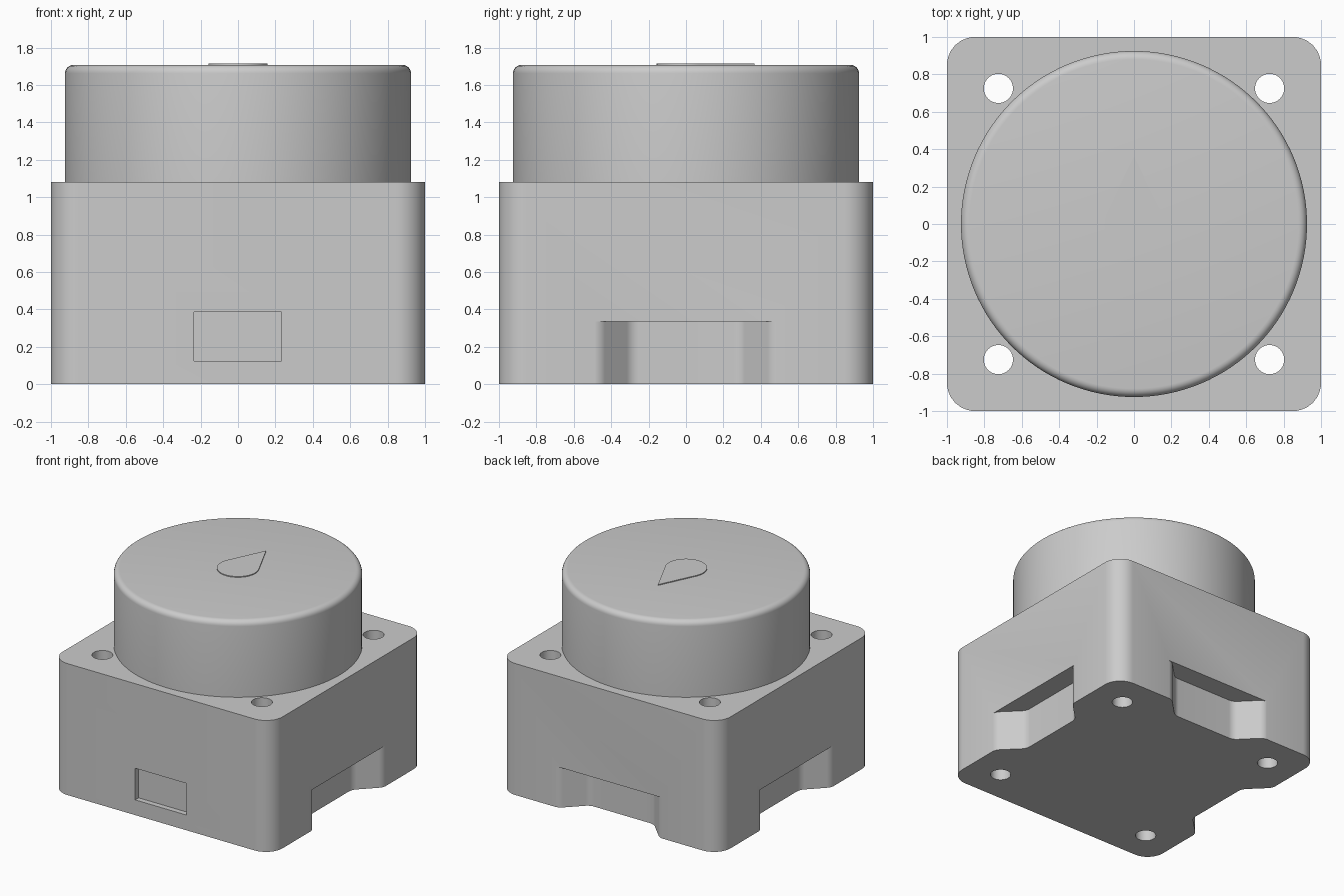
import bpy
import bmesh
from math import sin, cos, tan, pi, acos
from mathutils import Vector, Matrix

cube = bpy.data.objects.get("Cube")
if cube:
    bpy.data.objects.remove(cube, do_unlink=True)

grey = bpy.data.materials.new("plain grey")
grey.use_nodes = True
grey.diffuse_color = (0.6, 0.6, 0.6, 1)
grey.node_tree.nodes["Principled BSDF"].inputs["Base Color"].default_value = (0.6, 0.6, 0.6, 1)


def arc(radius, start, end, steps, cx=0, cy=0):
    """Points along a circular arc, end point included."""
    angles = [start + (end - start) * i / steps for i in range(steps + 1)]
    return [(cx + radius * cos(a), cy + radius * sin(a)) for a in angles]


def circle(radius, steps, cx=0, cy=0):
    return arc(radius, 0, 2 * pi, steps, cx, cy)[:-1]


def filleted(corners, steps=8):
    """Outline from (x, y, fillet radius) corners."""
    points = []
    for i, (x, y, radius) in enumerate(corners):
        p = Vector((x, y))
        if not radius:
            points.append(p)
            continue
        u = (Vector(corners[i - 1][:2]) - p).normalized()
        v = (Vector(corners[(i + 1) % len(corners)][:2]) - p).normalized()
        half = u.angle(v) / 2
        centre = p + (u + v).normalized() * radius / sin(half)
        first = p + u * radius / tan(half) - centre
        last = p + v * radius / tan(half) - centre
        for k in range(steps + 1):
            points.append(centre + first.lerp(last, k / steps).normalized() * radius)
    return points


def prism(name, outline, z0, z1, top_round=0, turn=0):
    """Extrude an outline upward, optionally rounding its top edge."""
    bm = bmesh.new()
    base = bm.faces.new([bm.verts.new((p[0], p[1], z0)) for p in outline])
    extruded = bmesh.ops.extrude_face_region(bm, geom=[base], use_keep_orig=True)
    top = [v for v in extruded["geom"] if isinstance(v, bmesh.types.BMVert)]
    bmesh.ops.translate(bm, verts=top, vec=(0, 0, z1 - z0))
    bmesh.ops.recalc_face_normals(bm, faces=bm.faces)
    if top_round:
        rim = [e for e in bm.edges if all(v in top for v in e.verts)]
        bmesh.ops.bevel(bm, geom=rim, offset=top_round, segments=6,
                        profile=0.5, affect='EDGES')
    bm.transform(Matrix.Rotation(turn, 4, 'Z'))
    mesh = bpy.data.meshes.new(name)
    bm.to_mesh(mesh)
    bm.free()
    mesh.materials.append(grey)
    obj = bpy.data.objects.new(name, mesh)
    bpy.context.collection.objects.link(obj)
    return obj


def activate(obj):
    bpy.ops.object.select_all(action='DESELECT')
    obj.select_set(True)
    bpy.context.view_layer.objects.active = obj


def cut(target, cutter):
    cutter.hide_render = True
    activate(target)
    mod = target.modifiers.new("cut", 'BOOLEAN')
    mod.operation = 'DIFFERENCE'
    mod.solver = 'EXACT'
    mod.object = cutter
    bpy.ops.object.modifier_apply(modifier=mod.name)
    bpy.data.objects.remove(cutter, do_unlink=True)


# Square housing with rounded corners
BODY_TOP = 1.08
body = prism("housing", filleted([(-1, -1, 0.15), (1, -1, 0.15),
                                  (1, 1, 0.15), (-1, 1, 0.15)]), 0, BODY_TOP)

# Four through holes for screws
for sx in (-1, 1):
    for sy in (-1, 1):
        cut(body, prism("hole_cutter", circle(0.078, 40, sx * 0.725, sy * 0.725),
                        -0.1, BODY_TOP + 0.1))

# Flared notches at the foot of the left, back and right sides
FACE, DEPTH, MOUTH, FLOOR = 1.001, 0.83, 0.46, 0.29
notch = filleted([(1.2, -0.7, 0), (FACE, -0.7, 0), (FACE, -MOUTH, 0.09),
                  (DEPTH, -FLOOR, 0.09), (DEPTH, FLOOR, 0.09),
                  (FACE, MOUTH, 0.09), (FACE, 0.7, 0), (1.2, 0.7, 0)])
for quarter in range(3):
    cut(body, prism("notch_cutter", notch, -0.1, 0.335, turn=quarter * pi / 2))

# Shallow rectangular pocket in the front
pocket = [(-0.235, -1.1), (0.232, -1.1), (0.232, -0.955), (-0.235, -0.955)]
cut(body, prism("pocket_cutter", pocket, 0.125, 0.385))

# Round cap with a softened rim
cap = prism("round_cap", circle(0.925, 128), BODY_TOP, 1.707, top_round=0.045)

# Raised teardrop pointer on the cap
RADIUS, TIP = 0.157, 0.365
spread = acos(RADIUS / TIP)
drop = [(0, TIP)] + arc(RADIUS, pi / 2 + spread, 5 * pi / 2 - spread, 40)
pointer = prism("teardrop_pointer", drop, 1.70, 1.714)

for part in (body, cap, pointer):
    activate(part)
    bpy.ops.object.shade_smooth_by_angle(angle=pi / 6)
